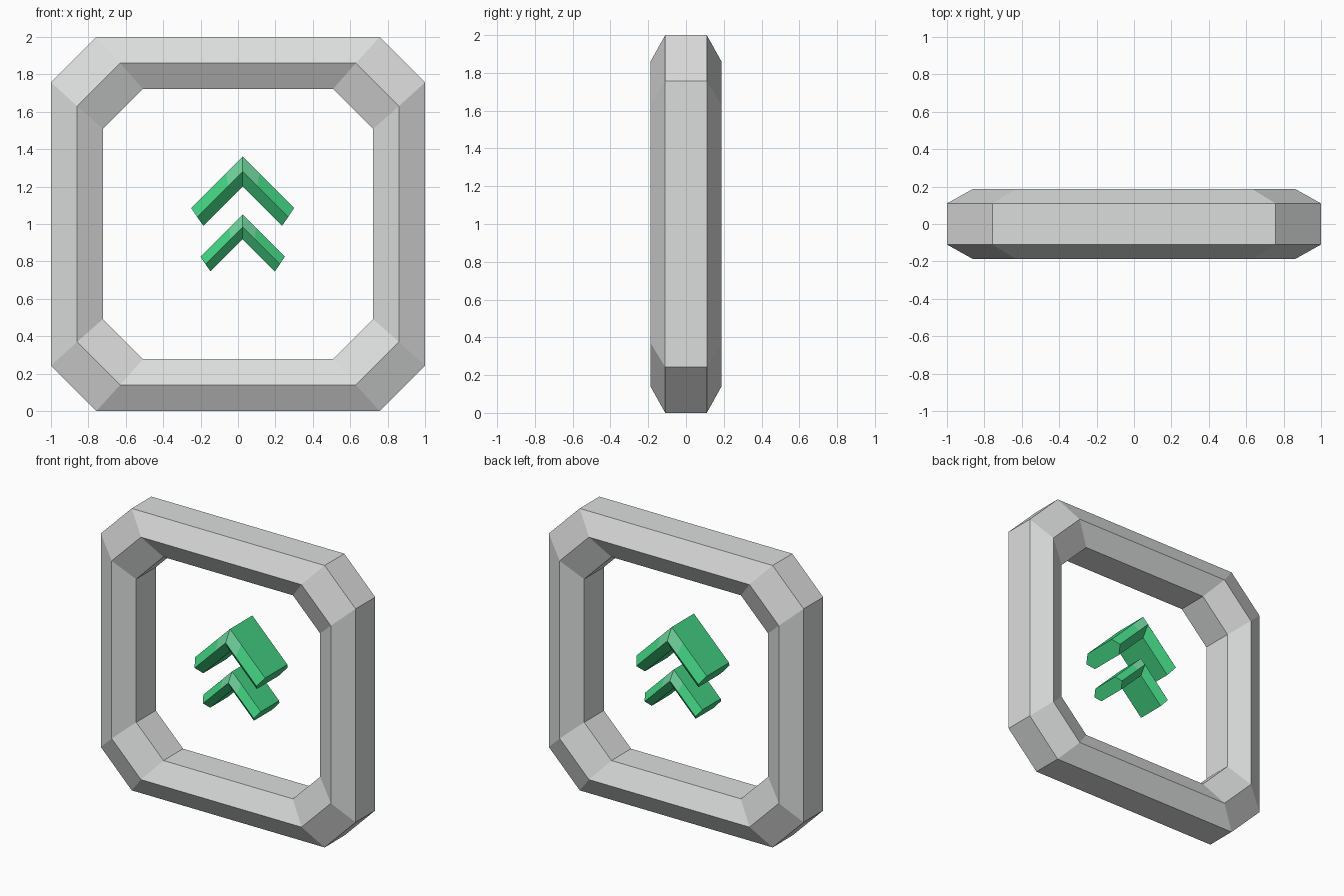
import bpy
import bmesh

default_cube = bpy.data.objects.get("Cube")
if default_cube:
    bpy.data.objects.remove(default_cube, do_unlink=True)


def make_material(name, color):
    mat = bpy.data.materials.new(name)
    mat.use_nodes = True
    mat.diffuse_color = color
    bsdf = mat.node_tree.nodes["Principled BSDF"]
    bsdf.inputs["Base Color"].default_value = color
    bsdf.inputs["Roughness"].default_value = 0.8
    return mat


grey = make_material("light grey", (0.71, 0.72, 0.715, 1))
green = make_material("green", (0.055, 0.64, 0.22, 1))
pale_green = make_material("pale green", (0.16, 0.64, 0.33, 1))


def loft(name, sections, closed, materials, rule=None):
    """Join a row of matching cross-sections into one flat-faced solid."""
    bm = bmesh.new()
    rows = [[bm.verts.new(p) for p in section] for section in sections]
    count = len(rows[0])
    for i in range(len(rows) if closed else len(rows) - 1):
        a, b = rows[i], rows[(i + 1) % len(rows)]
        for j in range(count):
            k = (j + 1) % count
            face = bm.faces.new((a[j], a[k], b[k], b[j]))
            face.material_index = rule(i, j) if rule else 0
    if not closed:
        bm.faces.new(rows[0])
        bm.faces.new(rows[-1])
    bmesh.ops.recalc_face_normals(bm, faces=bm.faces)
    mesh = bpy.data.meshes.new(name)
    bm.to_mesh(mesh)
    bm.free()
    for mat in materials:
        mesh.materials.append(mat)
    obj = bpy.data.objects.new(name, mesh)
    bpy.context.collection.objects.link(obj)
    return obj


# Octagonal frame: six-sided section as (half size, corner start, y)
frame_profile = [(1.0, 0.757, -0.11), (0.86, 0.63, -0.188), (0.722, 0.508, -0.11),
                 (0.722, 0.508, 0.11), (0.86, 0.63, 0.188), (1.0, 0.757, 0.11)]
frame_sections = []
for sx, sz, side_first in [(1, 1, True), (1, 1, False), (-1, 1, False), (-1, 1, True),
                           (-1, -1, True), (-1, -1, False), (1, -1, False), (1, -1, True)]:
    frame_sections.append([
        (sx * (half if side_first else corner), y,
         1 + sz * (corner if side_first else half))
        for half, corner, y in frame_profile])
loft("octagonal_frame", frame_sections, True, [grey])


# Chevrons: bevelled arrow bars, paler on the upper bevels beside the tip
def chevron(name, tip_z, scale):
    # (arm reach, drop below the tip, y) around the section
    profile = [(0.275, 0.0, -0.125), (0.243, 0.08, -0.175), (0.21, 0.16, -0.125),
               (0.21, 0.16, 0.125), (0.243, 0.08, 0.175), (0.275, 0.0, 0.125)]
    sections = []
    for t in (-1, -0.32, 0, 0.32, 1):
        sections.append([
            (0.025 + scale * reach * t, scale * y,
             tip_z - scale * (drop + reach * abs(t)))
            for reach, drop, y in profile])

    def paint(i, j):
        return 1 if i in (1, 2) and j in (0, 4) else 0

    loft(name, sections, False, [green, pale_green], paint)


chevron("upper_chevron", 1.36, 1.0)
chevron("lower_chevron", 1.05, 0.82)
